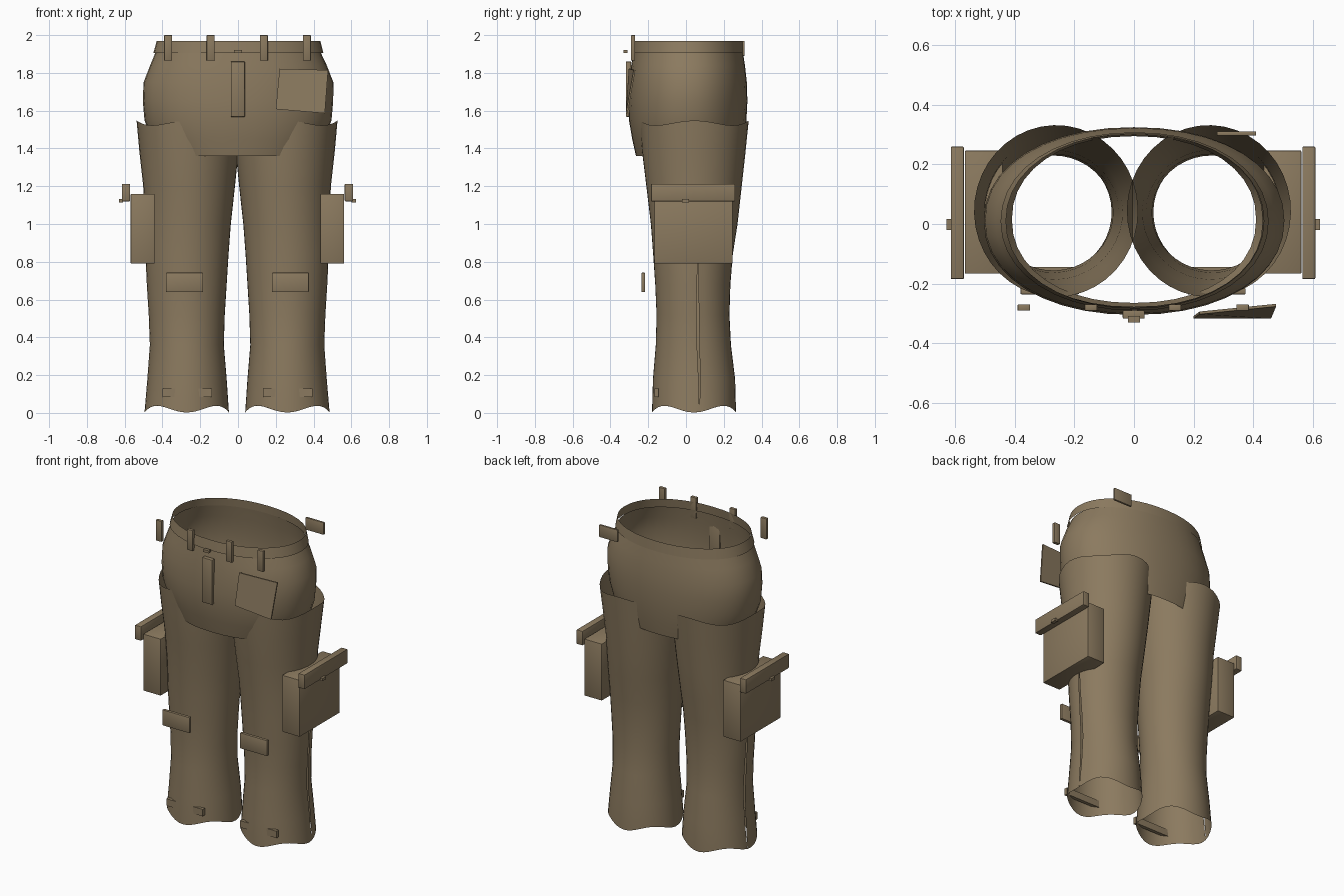
import bpy, bmesh, math
from mathutils import Vector

cube = bpy.data.objects.get("Cube")
if cube:
    bpy.data.objects.remove(cube, do_unlink=True)

COLOR = (0.26, 0.195, 0.115, 1.0)
cloth = bpy.data.materials.new("khaki_cloth")
cloth.use_nodes = True
cloth.diffuse_color = COLOR
bsdf = cloth.node_tree.nodes["Principled BSDF"]
bsdf.inputs["Base Color"].default_value = COLOR
bsdf.inputs["Roughness"].default_value = 0.8


def finish(name, bm, angle=40):
    mesh = bpy.data.meshes.new(name)
    bm.to_mesh(mesh)
    bm.free()
    mesh.materials.append(cloth)
    obj = bpy.data.objects.new(name, mesh)
    bpy.context.collection.objects.link(obj)
    bpy.ops.object.select_all(action="DESELECT")
    obj.select_set(True)
    bpy.context.view_layer.objects.active = obj
    bpy.ops.object.shade_smooth_by_angle(angle=math.radians(angle))
    return obj


def box(name, x0, x1, y0, y1, z0, z1, bevel=0.0):
    bm = bmesh.new()
    bmesh.ops.create_cube(bm, size=1)
    for v in bm.verts:
        v.co = ((x0 + x1) / 2 + v.co.x * (x1 - x0),
                (y0 + y1) / 2 + v.co.y * (y1 - y0),
                (z0 + z1) / 2 + v.co.z * (z1 - z0))
    if bevel:
        bmesh.ops.bevel(bm, geom=bm.edges[:], offset=bevel, segments=2,
                        profile=0.5, affect="EDGES")
    return finish(name, bm)


def superpoint(t, power):
    c, s = math.cos(t), math.sin(t)
    return (math.copysign(abs(c) ** (2 / power), c),
            math.copysign(abs(s) ** (2 / power), s))


def tube(name, rings, power=2.0, segments=40, start=0.0,
         slit=lambda z: 0.0, ripple=lambda i, t: 0.0, flip=None):
    """Open cloth tube; each ring is (z, x min, x max, y min, y max)."""
    bm = bmesh.new()
    rows = []
    for i, (z, x0, x1, y0, y1) in enumerate(rings):
        row = []
        gap = slit(z)
        for k in range(segments + 1):
            t = start + gap + (math.tau - 2 * gap) * k / segments
            c, s = superpoint(t, power)
            x = (x0 + x1) / 2 + c * (x1 - x0) / 2
            y = (y0 + y1) / 2 + s * (y1 - y0) / 2
            if flip is not None:
                x = 2 * flip - x
            row.append(bm.verts.new((x, y, z + ripple(i, t))))
        rows.append(row)
    for a, b in zip(rows, rows[1:]):
        for k in range(segments):
            bm.faces.new((a[k], a[k + 1], b[k + 1], b[k]))
    bmesh.ops.remove_doubles(bm, verts=bm.verts[:], dist=0.0005)
    bmesh.ops.recalc_face_normals(bm, faces=bm.faces[:])
    return finish(name, bm, 60)


# Hips and waistband
tube("hips", [
    (1.36, -0.41, 0.41, -0.265, 0.295),
    (1.45, -0.46, 0.46, -0.285, 0.31),
    (1.55, -0.495, 0.495, -0.302, 0.32),
    (1.65, -0.504, 0.504, -0.305, 0.325),
    (1.75, -0.5, 0.505, -0.3, 0.322),
    (1.84, -0.465, 0.47, -0.29, 0.312),
    (1.92, -0.432, 0.432, -0.278, 0.3),
], power=2.15)
tube("waistband", [
    (1.905, -0.448, 0.452, -0.29, 0.308),
    (1.97, -0.43, 0.436, -0.282, 0.303),
], power=2.1)

# Legs with rippled ends and an open outer seam
LEG = [
    (0.02, 0.038, 0.485, -0.18, 0.265),
    (0.18, 0.05, 0.47, -0.175, 0.26),
    (0.36, 0.065, 0.457, -0.16, 0.238),
    (0.52, 0.06, 0.463, -0.156, 0.23),
    (0.68, 0.05, 0.473, -0.163, 0.235),
    (0.84, 0.04, 0.48, -0.174, 0.248),
    (1.0, 0.028, 0.483, -0.186, 0.273),
    (1.2, 0.006, 0.492, -0.21, 0.295),
    (1.38, -0.012, 0.512, -0.232, 0.315),
    (1.535, -0.024, 0.527, -0.245, 0.332),
]


def leg_slit(z):
    return 0.035 * max(0.0, math.sin(math.pi * (z - 0.02) / 0.84)) if z < 0.86 else 0.0


def leg_ripple(i, t):
    if i == 0:
        return -0.018 * math.cos(4 * t)
    return 0.013 * math.cos(4 * t) if i == len(LEG) - 1 else 0.0


for side, flip in (("left", None), ("right", -0.005)):
    tube(side + "_leg", LEG, start=0.13, slit=leg_slit, ripple=leg_ripple, flip=flip)

# Parts repeated on both sides
for side, s in (("left", 1), ("right", -1)):
    def pair(name, x0, x1, *rest):
        lo, hi = sorted((s * x0 - 0.003, s * x1 - 0.003))
        box(side + "_" + name, lo, hi, *rest)
    pair("cargo_pocket", 0.438, 0.565, -0.167, 0.247, 0.79, 1.16, 0.004)
    pair("pocket_flap", 0.568, 0.612, -0.185, 0.26, 1.12, 1.213, 0.004)
    pair("pocket_button", 0.605, 0.627, -0.02, 0.017, 1.114, 1.132)
    pair("knee_patch", 0.182, 0.378, -0.236, -0.216, 0.64, 0.742, 0.003)
    pair("hem_band", 0.135, 0.398, -0.167, -0.145, 0.085, 0.13)

# Belt loops
for i, x in enumerate((-0.37, -0.145, 0.137, 0.365)):
    box(f"front_belt_loop_{i + 1}", x - 0.021, x + 0.021, -0.291, -0.27, 1.865, 2.0, 0.003)
box("back_belt_loop", 0.278, 0.41, 0.297, 0.311, 1.89, 1.97, 0.003)

# Fly and waist button
box("fly", -0.038, 0.036, -0.318, -0.29, 1.567, 1.86, 0.004)
box("waist_button", -0.02, 0.02, -0.33, -0.309, 1.905, 1.921)

# Slanted front patch pocket
bm = bmesh.new()
corners = [(0.22, -0.303, 1.822), (0.2, -0.318, 1.608),
           (0.46, -0.318, 1.586), (0.477, -0.277, 1.815)]
front = [bm.verts.new(c) for c in corners]
back = [bm.verts.new(Vector(c) + Vector((0, 0.009, 0))) for c in corners]
bm.faces.new(front)
bm.faces.new(back[::-1])
for k in range(4):
    n = (k + 1) % 4
    bm.faces.new((front[n], front[k], back[k], back[n]))
bmesh.ops.recalc_face_normals(bm, faces=bm.faces[:])
finish("front_patch_pocket", bm)
